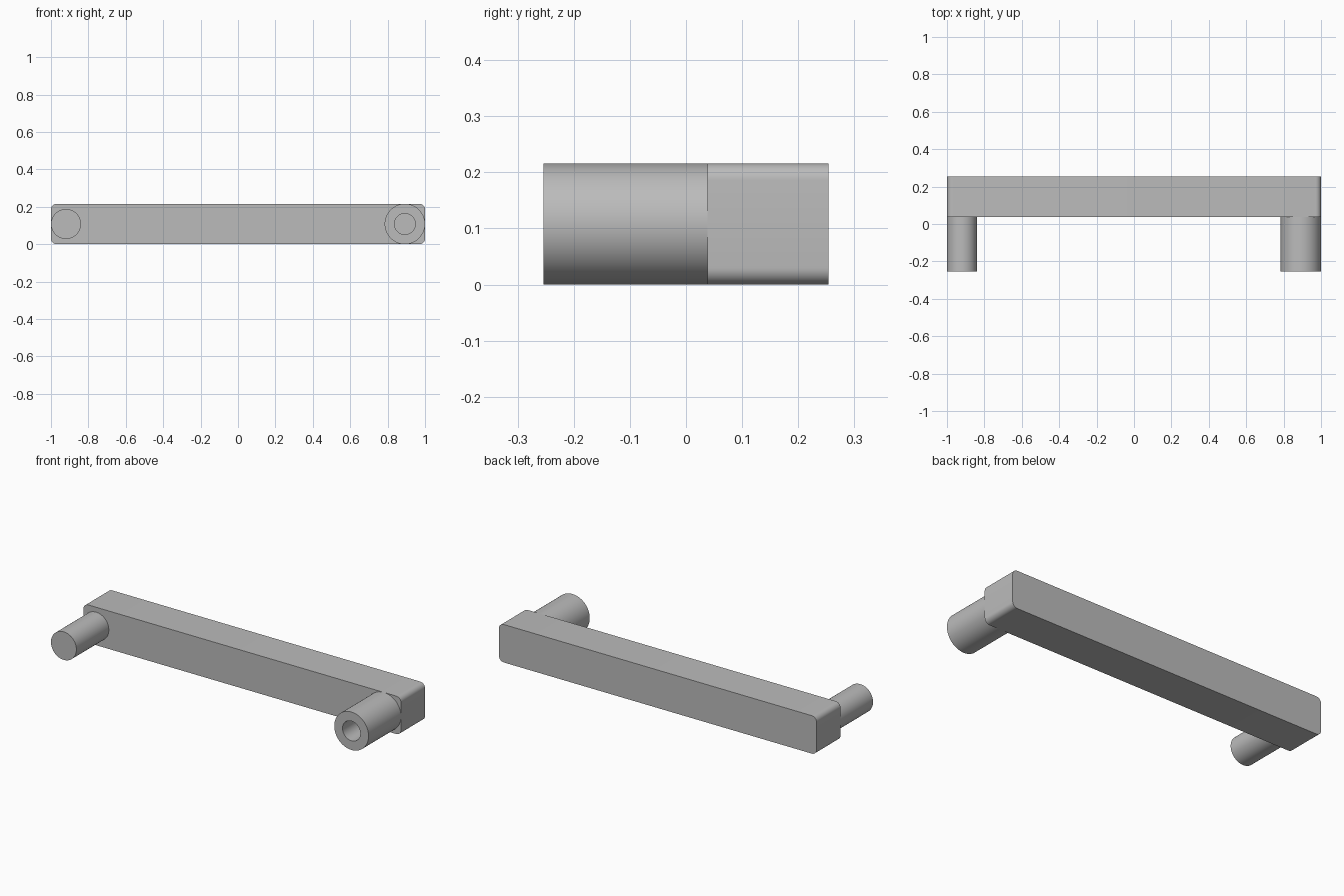
import bpy, bmesh, math

if "Cube" in bpy.data.objects:
    bpy.data.objects.remove(bpy.data.objects["Cube"])

FRONT, JOINT, BACK = -0.254, 0.038, 0.254
H = 0.216
MID = H / 2

grey = bpy.data.materials.new("plain_grey")
grey.diffuse_color = (0.5, 0.5, 0.5, 1)
grey.use_nodes = True
grey.node_tree.nodes["Principled BSDF"].inputs["Base Color"].default_value = grey.diffuse_color


def finish(name, bm):
    bmesh.ops.remove_doubles(bm, verts=bm.verts, dist=1e-6)
    bmesh.ops.recalc_face_normals(bm, faces=bm.faces)
    mesh = bpy.data.meshes.new(name)
    bm.to_mesh(mesh)
    bm.free()
    mesh.materials.append(grey)
    ob = bpy.data.objects.new(name, mesh)
    bpy.context.collection.objects.link(ob)
    bpy.ops.object.select_all(action='DESELECT')
    ob.select_set(True)
    bpy.context.view_layer.objects.active = ob
    bpy.ops.object.shade_smooth_by_angle(angle=math.radians(35))


def lathe(name, x, profile, steps=64):
    """Spin (radius, y) points around a front-to-back axis."""
    bm = bmesh.new()
    vs = [bm.verts.new((x + r, y, MID)) for r, y in profile]
    edges = [bm.edges.new(p) for p in zip(vs, vs[1:])]
    bmesh.ops.spin(bm, geom=vs + edges, cent=(x, 0, MID), axis=(0, 1, 0),
                   angle=2 * math.pi, steps=steps)
    finish(name, bm)


# Long bar: rounded rectangle pushed from the joint to the back
R, N = 0.03, 8
bm = bmesh.new()
outline = []
for q, (sx, sz) in enumerate([(1, 1), (-1, 1), (-1, -1), (1, -1)]):
    for i in range(N + 1):
        a = (q + i / N) * math.pi / 2
        outline.append(bm.verts.new((sx * (1 - R) + R * math.cos(a), JOINT,
                                     MID + sz * (MID - R) + R * math.sin(a))))
face = bm.faces.new(outline)
ext = bmesh.ops.extrude_face_region(bm, geom=[face], use_keep_orig=True)
moved = [g for g in ext["geom"] if isinstance(g, bmesh.types.BMVert)]
bmesh.ops.translate(bm, verts=moved, vec=(0, BACK - JOINT, 0))
finish("bar", bm)

# Slim solid peg on the left
lathe("solid_peg", -0.92, [(0, FRONT), (0.08, FRONT), (0.08, JOINT), (0, JOINT)])

# Wide peg on the right with a blind round hole
lathe("hollow_peg", 0.892, [(0, JOINT - 0.002), (0.056, JOINT - 0.002), (0.056, FRONT),
                            (MID, FRONT), (MID, JOINT), (0, JOINT)])
